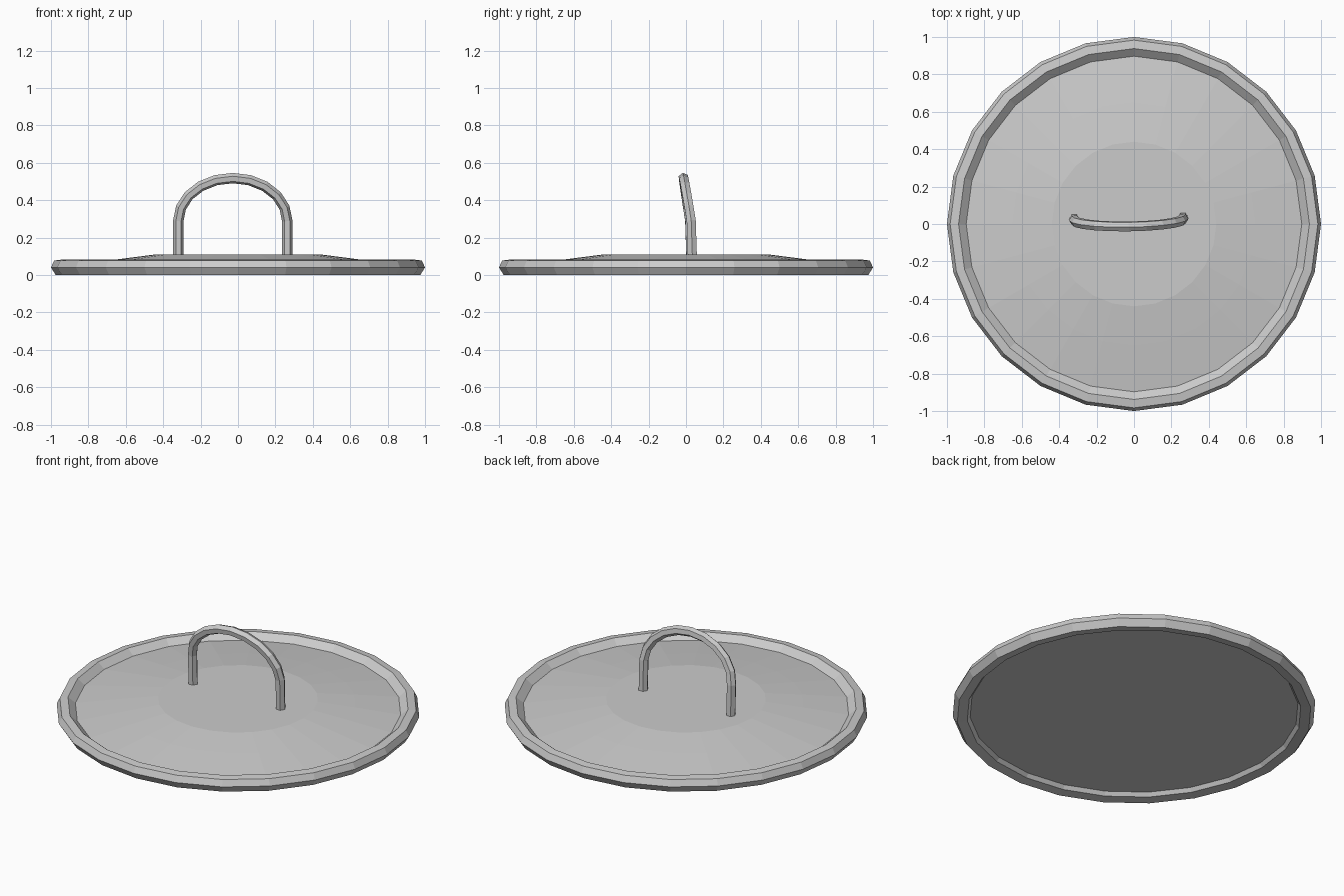
import bpy, bmesh
from math import sin, cos, pi

if "Cube" in bpy.data.objects:
    bpy.data.objects.remove(bpy.data.objects["Cube"])

SIDES = 24


def lathe(name, profile, closed):
    """Revolve an (r, z) profile around z with flat faces; open profiles get end caps."""
    bm = bmesh.new()
    rings = [[bm.verts.new((r * cos(2 * pi * i / SIDES), r * sin(2 * pi * i / SIDES), z))
              for i in range(SIDES)] for r, z in profile]
    pairs = list(zip(rings, rings[1:]))
    if closed:
        pairs.append((rings[-1], rings[0]))
    for a, b in pairs:
        for i in range(SIDES):
            j = (i + 1) % SIDES
            bm.faces.new((a[i], a[j], b[j], b[i]))
    if not closed:
        bm.faces.new(rings[0])
        bm.faces.new(rings[-1])
    bmesh.ops.recalc_face_normals(bm, faces=bm.faces[:])
    me = bpy.data.meshes.new(name)
    bm.to_mesh(me)
    bm.free()
    ob = bpy.data.objects.new(name, me)
    bpy.context.collection.objects.link(ob)


# Rolled rim with a six-sided section
lathe("rim", [(1.0, 0.04), (0.983, 0.077), (0.938, 0.083),
              (0.893, 0.045), (0.92, 0.008), (0.975, 0.0)], True)

# Solid panel: flat underside, shallow cone and flat centre on top
lathe("lid_panel", [(0.915, 0.03), (0.915, 0.046), (0.65, 0.083), (0.44, 0.11)], False)

# Leaning arched handle: two legs joined by a half ellipse
CX, RX, SPRING, RISE = -0.028, 0.291, 0.29, 0.228
path = [(CX + RX, 0.034, 0.10)]
for i in range(11):
    t = pi * i / 10
    path.append((CX + RX * cos(t), 0.024 + 0.004 * cos(t) - 0.037 * sin(t), SPRING + RISE * sin(t)))
path.append((CX - RX, 0.026, 0.10))
curve = bpy.data.curves.new("handle", 'CURVE')
curve.dimensions = '3D'
curve.bevel_depth = 0.028
curve.bevel_resolution = 1
curve.use_fill_caps = True
spline = curve.splines.new('POLY')
spline.points.add(len(path) - 1)
for p, co in zip(spline.points, path):
    p.co = (*co, 1)
spline.use_smooth = False
handle = bpy.data.objects.new("handle", curve)
bpy.context.collection.objects.link(handle)
bpy.context.view_layer.objects.active = handle
handle.select_set(True)
bpy.ops.object.convert(target='MESH')
